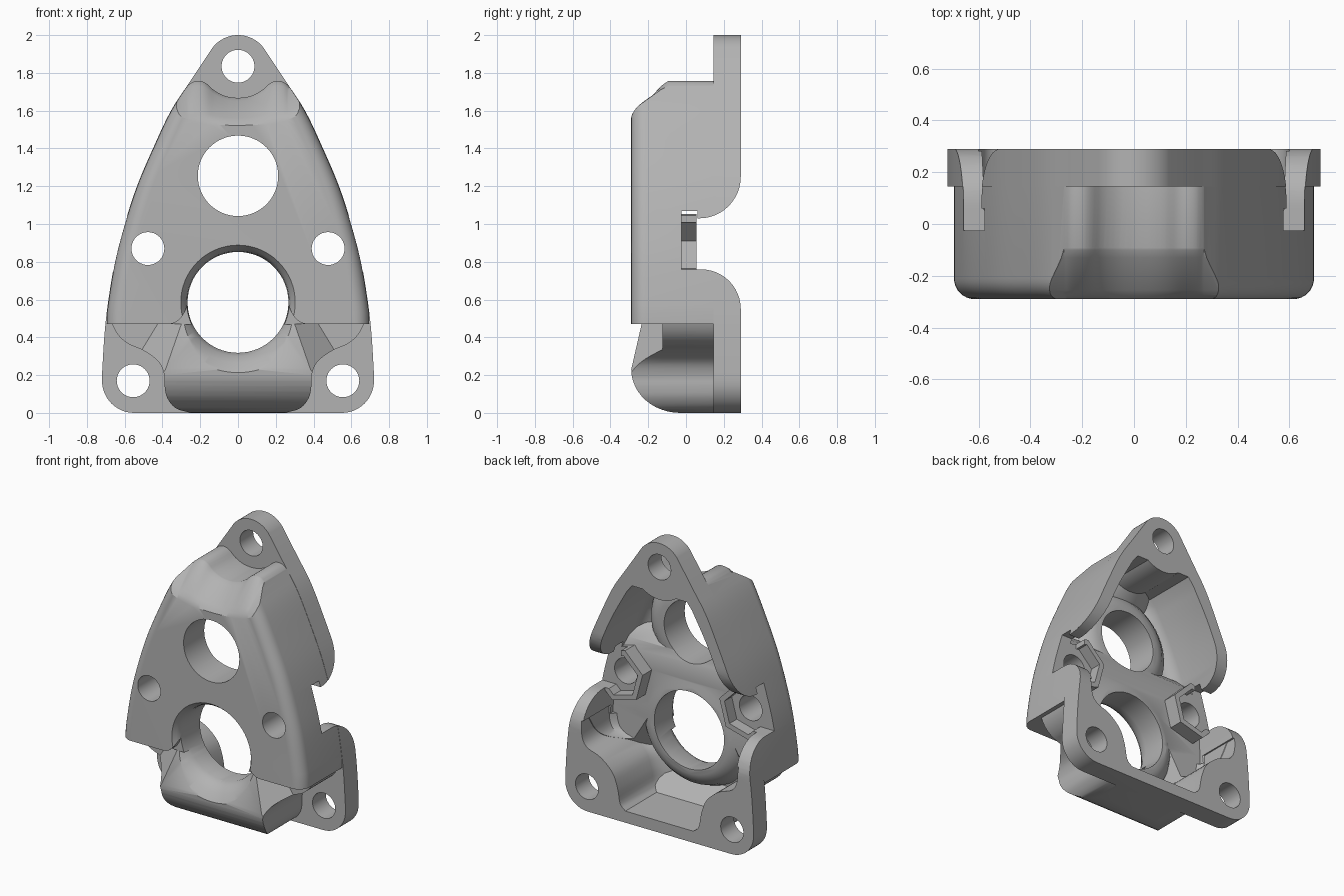
import bpy, bmesh, math
from mathutils import Vector

if "Cube" in bpy.data.objects:
    bpy.data.objects.remove(bpy.data.objects["Cube"])

metal = bpy.data.materials.new("plain grey")
metal.use_nodes = True
grey = (0.45, 0.45, 0.45, 1)
metal.diffuse_color = grey
metal.node_tree.nodes["Principled BSDF"].inputs["Base Color"].default_value = grey


def arc(cx, cy, rx, ry, a0, a1, n=12):
    angles = [math.radians(a0 + (a1 - a0) * i / n) for i in range(n + 1)]
    return [(cx + rx * math.cos(a), cy + ry * math.sin(a)) for a in angles]


def smooth(points, n=5):
    """Catmull-Rom curve through the points."""
    p = [Vector(q) for q in points]
    p = [2 * p[0] - p[1]] + p + [2 * p[-1] - p[-2]]
    out = []
    for a, b, c, d in zip(p, p[1:], p[2:], p[3:]):
        for i in range(n):
            t = i / n
            q = 0.5 * (2 * b + (c - a) * t + (2 * a - 5 * b + 4 * c - d) * t * t
                       + (3 * b - a - 3 * c + d) * t ** 3)
            out.append((q.x, q.y))
    return out + [tuple(points[-1])]


def mirrored(half):
    """Close a right-hand outline with its left-hand copy."""
    return half + [(-x, z) for x, z in reversed(half) if x > 1e-5]


def loft(name, rings):
    bm = bmesh.new()
    loops = [[bm.verts.new(p) for p in ring] for ring in rings]
    for a, b in zip(loops, loops[1:]):
        for i in range(len(a)):
            j = (i + 1) % len(a)
            bm.faces.new((a[i], a[j], b[j], b[i]))
    bm.faces.new(loops[0])
    bm.faces.new(loops[-1])
    bmesh.ops.recalc_face_normals(bm, faces=bm.faces)
    mesh = bpy.data.meshes.new(name)
    bm.to_mesh(mesh)
    bm.free()
    obj = bpy.data.objects.new(name, mesh)
    bpy.context.collection.objects.link(obj)
    mesh.materials.append(metal)
    return obj


def plate(name, outline, layers):
    """Extrude an x-z outline along y; each layer is (y, side inset)."""
    return loft(name, [[(x * (1 - d / max(0.35, abs(x))), y, z) for x, z in outline]
                       for y, d in layers])


def beam(name, profile, x0, x1):
    return loft(name, [[(x, y, z) for y, z in profile] for x in (x0, x1)])


def turned(name, x, z, profile, sides=64, phase=0):
    """Round solid about a y axis; profile is (radius, y)."""
    return loft(name, [[(x + px, y, z + pz) for px, pz in
                        arc(0, 0, r, r, phase, phase + 360, sides)[:-1]]
                       for r, y in profile])


def combine(target, tool, operation):
    mod = target.modifiers.new("combine", "BOOLEAN")
    mod.object, mod.operation, mod.solver = tool, operation, "EXACT"
    bpy.context.view_layer.objects.active = target
    bpy.ops.object.modifier_apply(modifier=mod.name)
    bpy.data.objects.remove(tool)


def slice_off(obj, point, normal):
    bm = bmesh.new()
    bm.from_mesh(obj.data)
    bmesh.ops.bisect_plane(bm, geom=bm.verts[:] + bm.edges[:] + bm.faces[:],
                           plane_co=point, plane_no=normal, clear_outer=True)
    bmesh.ops.holes_fill(bm, edges=[e for e in bm.edges if e.is_boundary], sides=0)
    bmesh.ops.recalc_face_normals(bm, faces=bm.faces)
    bm.to_mesh(obj.data)
    bm.free()


def slope_sides(obj, back):
    """Slope the lower front back towards both sides."""
    for s in (1, -1):
        slice_off(obj, (s * 0.39, -0.29 + back, 0.22), (s * 0.0327, -0.0374, 0.02))


# Mounting flange
side = smooth([(0.72, 0.2), (0.708, 0.4), (0.69, 0.57), (0.652, 0.8), (0.6, 1.0),
               (0.535, 1.2), (0.45, 1.4), (0.355, 1.6), (0.25, 1.76)])
housing = plate("housing", mirrored(arc(0.55, 0.17, 0.17, 0.17, -90, 0) + side
                                    + arc(0, 1.83, 0.17, 0.17, 38, 90)),
                [(0.145, 0), (0.29, 0)])

# Upper body with rounded front edges
flank = [(x - 0.002, z) for x, z in side if 0.5 < z < 1.71]
crown = smooth([(0.27, 1.73), (0.24, 1.752), (0.2, 1.757), (0.165, 1.742),
                (0.12, 1.703), (0.06, 1.675), (0, 1.667)], 3)
rounding = [(-0.21 + y, 0.08 - d) for d, y in arc(0, 0, 0.08, -0.08, 0, 90, 8)]
upper = plate("upper_body", mirrored([(0.695, 0.47)] + flank + crown),
              [(0.28, 0)] + rounding)

# Sloped crown: the wavy top edge falls to a shallow arc at the front
rings = []
for y, t in [(-0.07, -0.05), (-0.1, 0.02), (-0.13, 0.13), (-0.255, 0.83),
             (-0.275, 0.98), (-0.31, 1.35)]:
    edge = [(x, z + t * (1.54 + 0.5 * x * x - z)) for x, z in [(0.5, 1.8)] + crown]
    rings.append([(x, y, z) for x, z in mirrored([(0.5, 2.2)] + edge)])
combine(upper, loft("crown_slope", rings), "DIFFERENCE")

# Lower body: curved chin between the corner lugs, with lower shoulders beside it
skirt = smooth([(0.25, 0), (0.33, 0.025), (0.375, 0.08), (0.388, 0.14), (0.39, 0.2),
                (0.42, 0.27), (0.5, 0.33), (0.58, 0.365), (0.64, 0.42), (0.675, 0.5),
                (0.68, 0.6)], 4)
lower = plate("lower_body", mirrored(skirt), [(0.28, 0), (-0.35, 0)])
chin = [(0.3, 0)] + arc(-0.03, 0.23, 0.26, 0.23, 270, 180)
chin += [(-0.235, 0.47), (-0.235, 0.65), (0.3, 0.65)]
combine(lower, beam("chin", chin, -0.9, 0.9), "INTERSECT")
slope_sides(lower, 0)
shoulder = plate("shoulder", mirrored([p for p in skirt if p[1] > 0.26]),
                 [(0.27, 0), (-0.125, 0)])

for part in (upper, lower, shoulder):
    combine(housing, part, "UNION")

# Rear cavity, upper half, leaving collars round the openings and bolt bosses
room = smooth([(0.59, 0.55), (0.575, 0.8), (0.52, 1.0), (0.44, 1.22), (0.36, 1.4),
               (0.25, 1.6)]) + [(0.21, 1.65), (0, 1.65)]
floor = [(0.4, 0), (-0.08, 0), (-0.12, 0.015), (-0.155, 0.045), (-0.18, 0.1)]
cavity = plate("upper_cavity", mirrored(room), floor)
combine(cavity, turned("top_wall", 0, 1.83, [(0.22, 0.5), (0.22, -0.04), (0.26, -0.08),
                                             (0.44, -0.29)]), "DIFFERENCE")
saddle = [(-0.3, 0.5), (-0.045, 0.5), (-0.045, 1.03), (-0.065, 1.09), (-0.12, 1.15),
          (-0.3, 1.27)]
combine(cavity, beam("saddle", saddle, -0.9, 0.9), "DIFFERENCE")
combine(cavity, turned("upper_collar", 0, 1.255, [(0.42, -0.3), (0.38, -0.17), (0.35, -0.12),
                                                  (0.3, -0.08), (0.25, -0.065)]),
        "DIFFERENCE")
collar = [(0.45, -0.3), (0.42, -0.17), (0.39, -0.1), (0.35, -0.055), (0.3, -0.035)]
combine(cavity, turned("lower_collar", 0, 0.585, collar), "DIFFERENCE")
for s, phase in ((1, 165), (-1, 15)):
    combine(cavity, turned("bolt_boss", s * 0.477, 0.87, [(0.19, -0.3), (0.19, 0.055)],
                           6, phase), "DIFFERENCE")
combine(housing, cavity, "DIFFERENCE")

# Rear cavity, lower half
room = smooth([(0.26, 0.08), (0.3, 0.12), (0.32, 0.22), (0.36, 0.32), (0.45, 0.4),
               (0.55, 0.44), (0.59, 0.5), (0.6, 0.61)], 4)
cavity = plate("lower_cavity", mirrored(room), floor)
slope_sides(cavity, 0.11)
slice_off(cavity, (0, -0.19, 0.2), (0, -0.65, -0.76))
combine(cavity, plate("shoulder_space", mirrored([(x - 0.003, z) for x, z in room]),
                      [(0.39, 0), (-0.01, 0), (-0.045, 0.035)]), "UNION")
combine(cavity, turned("lower_collar", 0, 0.585, collar), "DIFFERENCE")
combine(housing, cavity, "DIFFERENCE")

# Side notches with rounded shoulders
notch = [(0.4, 0.55)] + arc(0.08, 0.55, 0.21, 0.21, 0, 90)
notch += [(0.055, 0.76), (0.055, 1.03)] + arc(0.07, 1.25, 0.22, 0.22, 270, 360)
notch += [(0.4, 1.25)]
combine(housing, beam("side_notch", notch, -0.9, 0.9), "DIFFERENCE")

# Nut pockets, open to the sides
for s, phase in ((1, 165), (-1, 15)):
    combine(housing, turned("nut_pocket", s * 0.477, 0.87, [(0.15, -0.025), (0.15, 0.4)],
                            6, phase), "DIFFERENCE")
    slot = [(-0.025, 0.76), (0.06, 0.76), (0.06, 1.07), (-0.025, 1.07)]
    combine(housing, beam("nut_slot", slot, s * 0.46, s * 0.9), "DIFFERENCE")

# Bolt holes and the two large openings
for x, z in [(0, 1.835), (0.477, 0.87), (-0.477, 0.87), (0.555, 0.17), (-0.555, 0.17)]:
    combine(housing, turned("bolt_hole", x, z, [(0.087, -0.5), (0.087, 0.5)], 40), "DIFFERENCE")
combine(housing, turned("upper_opening", 0, 1.255, [(0.213, -0.5), (0.213, 0.5)]), "DIFFERENCE")
combine(housing, turned("lower_opening", 0, 0.585,
                        [(0.315, -0.31), (0.3, -0.285), (0.284, -0.265), (0.272, -0.24),
                         (0.267, -0.2), (0.267, 0.5)]), "DIFFERENCE")

# Dished lip below the lower opening and curled ends of the step
lip = turned("lower_lip", 0, 0.585, [(0.4, -0.31), (0.36, -0.28), (0.32, -0.25),
                                     (0.285, -0.21), (0.262, -0.16)])
slice_off(lip, (0, 0, 0.468), (0, 0, 1))
combine(housing, lip, "DIFFERENCE")
curl = smooth([(0.39, 0.465), (0.33, 0.48), (0.29, 0.52), (0.265, 0.58)], 4)
combine(housing, plate("step_curl", mirrored(curl), [(-0.35, 0), (-0.236, 0)]), "DIFFERENCE")

bpy.ops.object.select_all(action="DESELECT")
housing.select_set(True)
bpy.context.view_layer.objects.active = housing
bpy.ops.object.shade_smooth_by_angle(angle=math.radians(32))
